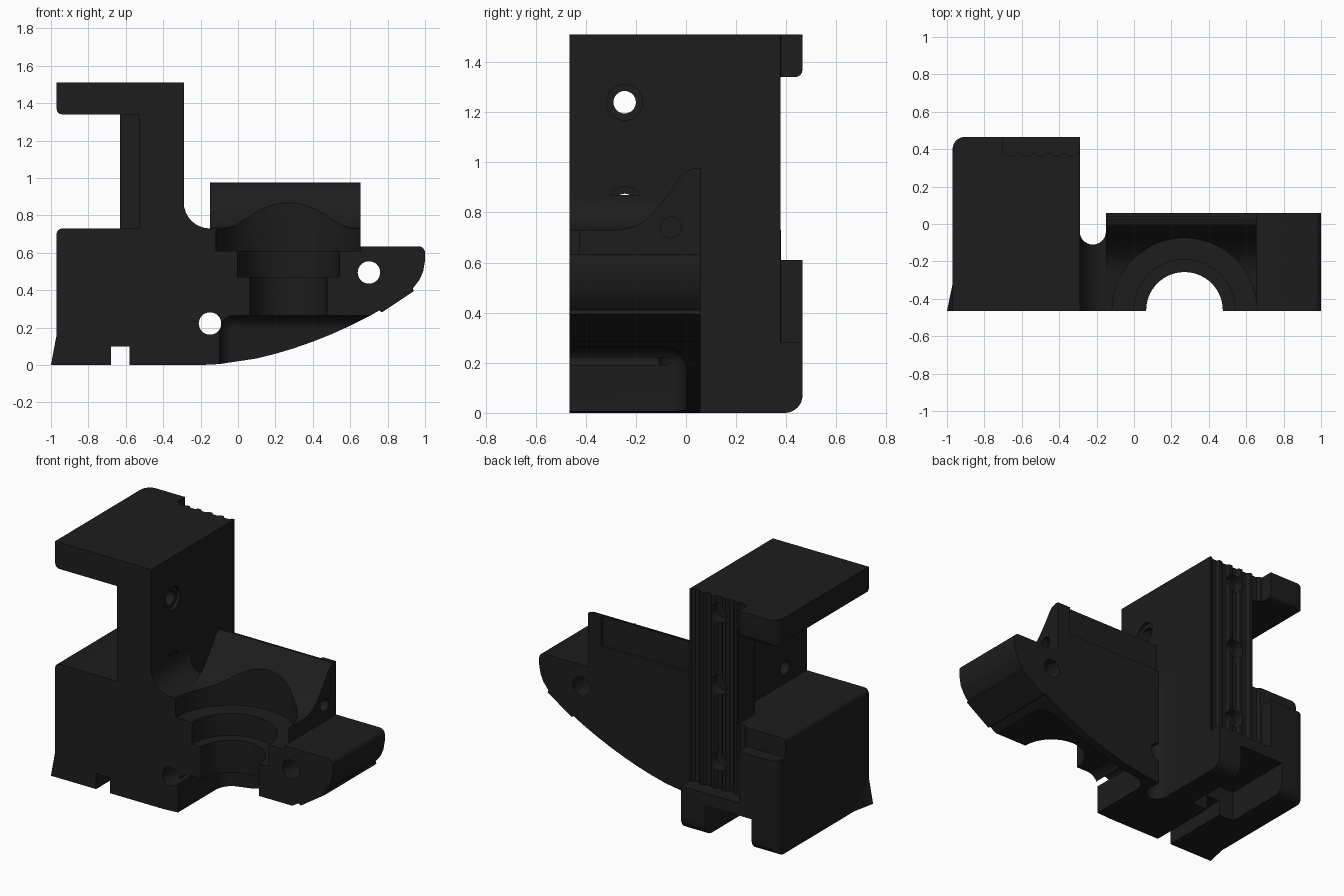
import bpy, bmesh, math

if "Cube" in bpy.data.objects:
    bpy.data.objects.remove(bpy.data.objects["Cube"])

mat = bpy.data.materials.new("matte black plastic")
mat.diffuse_color = (0.0122, 0.0122, 0.0122, 1)
mat.use_nodes = True
mat.node_tree.nodes["Principled BSDF"].inputs["Base Color"].default_value = mat.diffuse_color


def make(name, bm):
    bmesh.ops.recalc_face_normals(bm, faces=bm.faces)
    me = bpy.data.meshes.new(name)
    bm.to_mesh(me)
    bm.free()
    me.materials.append(mat)
    ob = bpy.data.objects.new(name, me)
    bpy.context.collection.objects.link(ob)
    return ob


def prism(name, pts, axis, a, b):
    """Extrude a 2D outline along an axis: x takes (y,z), y takes (x,z), z takes (x,y)."""
    at = {'x': lambda p, t: (t, p[0], p[1]),
          'y': lambda p, t: (p[0], t, p[1]),
          'z': lambda p, t: (p[0], p[1], t)}[axis]
    bm = bmesh.new()
    lo = [bm.verts.new(at(p, a)) for p in pts]
    hi = [bm.verts.new(at(p, b)) for p in pts]
    bm.faces.new(lo)
    bm.faces.new(hi)
    n = len(pts)
    for i in range(n):
        bm.faces.new((lo[i], lo[(i + 1) % n], hi[(i + 1) % n], hi[i]))
    return make(name, bm)


def box(name, x0, x1, y0, y1, z0, z1):
    return prism(name, [(x0, y0), (x1, y0), (x1, y1), (x0, y1)], 'z', z0, z1)


def arc(cx, cy, r, a0, a1, n=8):
    return [(cx + r * math.cos(math.radians(a0 + (a1 - a0) * i / n)),
             cy + r * math.sin(math.radians(a0 + (a1 - a0) * i / n))) for i in range(n + 1)]


def rod(axis, cx, cy, r, a, b, n=32):
    return prism("cutter", arc(cx, cy, r, 0, 360, n)[:-1], axis, a, b)


def evaluated(ob):
    dg = bpy.context.evaluated_depsgraph_get()
    return bpy.data.meshes.new_from_object(ob.evaluated_get(dg))


def extent(me):
    xs = [v.co.x for v in me.vertices]
    return max(xs) - min(xs) if xs else 0


def cut(ob, cutters, op='DIFFERENCE'):
    """Apply booleans; a result that lost the part is retried with another solver."""
    for c in cutters:
        for solver in ('EXACT', 'MANIFOLD', 'FLOAT'):
            m = ob.modifiers.new("cut", 'BOOLEAN')
            m.operation, m.object, m.solver = op, c, solver
            me = evaluated(ob)
            ob.modifiers.clear()
            if extent(me) > 0.8 * extent(ob.data):
                ob.data = me
                break
        bpy.data.objects.remove(c)


# Carriage block: C-shaped front outline with rounded corners
outline = ([(-0.97, 0), (-0.29, 0), (-0.29, 1.51), (-0.97, 1.51)]
           + arc(-0.94, 1.37, 0.03, 180, 270, 4)
           + [(-0.63, 1.34), (-0.63, 0.73)]
           + arc(-0.94, 0.70, 0.03, 90, 180, 4))
block = prism("carriage_block", outline, 'y', -0.465, 0.465)

# Limit the block to its rounded plan and rounded rear foot
plan = [(-0.2, -0.6), (-0.2, 0.465)] + arc(-0.905, 0.40, 0.065, 90, 180) + [(-0.97, -0.6)]
side = [(-0.6, 0)] + arc(0.395, 0.07, 0.07, -90, 0) + [(0.465, 0.61), (0.38, 0.61), (0.38, 1.34)] \
    + arc(0.435, 1.37, 0.03, -90, 0, 4) + [(0.465, 1.6), (-0.6, 1.6)]
cut(block, [prism("plan_limit", plan, 'z', -0.1, 1.7),
            prism("side_limit", side, 'x', -1.1, -0.1)], 'INTERSECT')

# Ribbed rear bearing seat
ribs = [(-0.70, 0.6), (-0.70, 0.38)]
for i in range(5):
    cx = -0.655 + i * 0.08
    ribs += [(cx - 0.03, 0.378), (cx - 0.015, 0.362), (cx + 0.015, 0.362), (cx + 0.03, 0.378)]
ribs += [(-0.28, 0.378), (-0.28, 0.6)]
cut(block, [prism("rib_cutter", ribs, 'z', 0.28, 1.7)]
    + [rod('y', -0.49, z, 0.06, 0.30, 0.5, 24) for z in (1.40, 0.94, 0.45)])

# Front relief on the column, bottom channel, side screw holes
cut(block, [box("relief", -0.66, -0.53, -0.6, 0.20, 0.73, 1.34),
            box("channel", -0.68, -0.58, -0.6, 0.6, -0.1, 0.10),
            box("rear_pocket", -0.79, -0.46, 0.0, 0.6, -0.1, 0.20)])
for z in (1.24, 0.83):
    cut(block, [rod('x', -0.245, z, 0.045, -0.8, -0.1),
                rod('x', -0.245, z, 0.072, -0.31, -0.1)])

# Flared lip at the lower left front
bm = bmesh.new()
for p in ((-1, -0.465, 0), (-0.97, -0.32, 0), (-0.97, -0.465, 0.16), (-0.96, -0.465, 0),
          (-0.96, -0.32, 0), (-0.96, -0.465, 0.16)):
    bm.verts.new(p)
bmesh.ops.convex_hull(bm, input=bm.verts)
lip = make("flared_lip", bm)

# Curved arm with belly-shaped underside
arm_outline = ([(-0.30, 0), (-0.2, 0), (-0.1, 0.005), (0.0, 0.02), (0.1, 0.035), (0.2, 0.06), (0.3, 0.09),
                (0.4, 0.125), (0.5, 0.165), (0.6, 0.21), (0.7, 0.26), (0.755, 0.292), (0.77, 0.282),
                (0.94, 0.395), (0.935, 0.41), (0.97, 0.455), (0.99, 0.50), (1.0, 0.56)]
               + arc(0.965, 0.60, 0.035, 0, 90, 5)
               + [(0.655, 0.635), (0.655, 0.977), (-0.15, 0.977)]
               + arc(-0.15, 0.87, 0.14, 270, 180) + [(-0.30, 0.87)])
arm = prism("hotend_arm", arm_outline, 'y', -0.465, 0.058)

# Concave slope leading up to the rear wall
slope = [(-0.6, 0.731), (-0.26, 0.731), (-0.20, 0.745), (-0.15, 0.78), (-0.10, 0.835), (-0.05, 0.90),
         (-0.02, 0.945), (0.0, 0.965), (0.03, 0.975), (0.03, 1.2), (-0.6, 1.2)]
cut(arm, [prism("slope_cutter", slope, 'x', -0.155, 0.8)])

# Round gap between arm and block
gap = arc(-0.22, -0.04, 0.07, 180, 360, 14) + [(-0.15, 0.2), (-0.29, 0.2)]
cut(arm, [prism("gap_cutter", gap, 'z', -0.1, 1.2)])

# Stepped half bore, open to the front
for r, z0, z1 in ((0.205, 0.2, 0.6), (0.272, 0.47, 0.7), (0.387, 0.61, 1.2)):
    cut(arm, [rod('z', 0.27, -0.462, r, z0, z1, 56)])

# Rounded duct cavity below the bore
duct = box("duct_cutter", -0.10, 1.3, -0.9, 0.0, -0.4, 0.265)
rnd = duct.modifiers.new("round", 'BEVEL')
rnd.width, rnd.segments = 0.08, 5
rounded = evaluated(duct)
duct.modifiers.clear()
duct.data = rounded
cut(arm, [duct])

# Front screw holes, blind side hole, shallow rear panel
cut(arm, [rod('y', -0.15, 0.222, 0.06, -0.6, 0.2), rod('y', 0.70, 0.495, 0.06, -0.6, 0.2),
          rod('x', -0.06, 0.74, 0.042, 0.50, 0.8, 20),
          box("panel_cutter", -0.2, 0.56, 0.04, 0.2, 0.79, 1.2)])

# Smooth the curved surfaces, keep edges sharp
for ob in (block, arm):
    bpy.ops.object.select_all(action='DESELECT')
    ob.select_set(True)
    bpy.context.view_layer.objects.active = ob
    bpy.ops.object.shade_smooth_by_angle(angle=math.radians(25))
